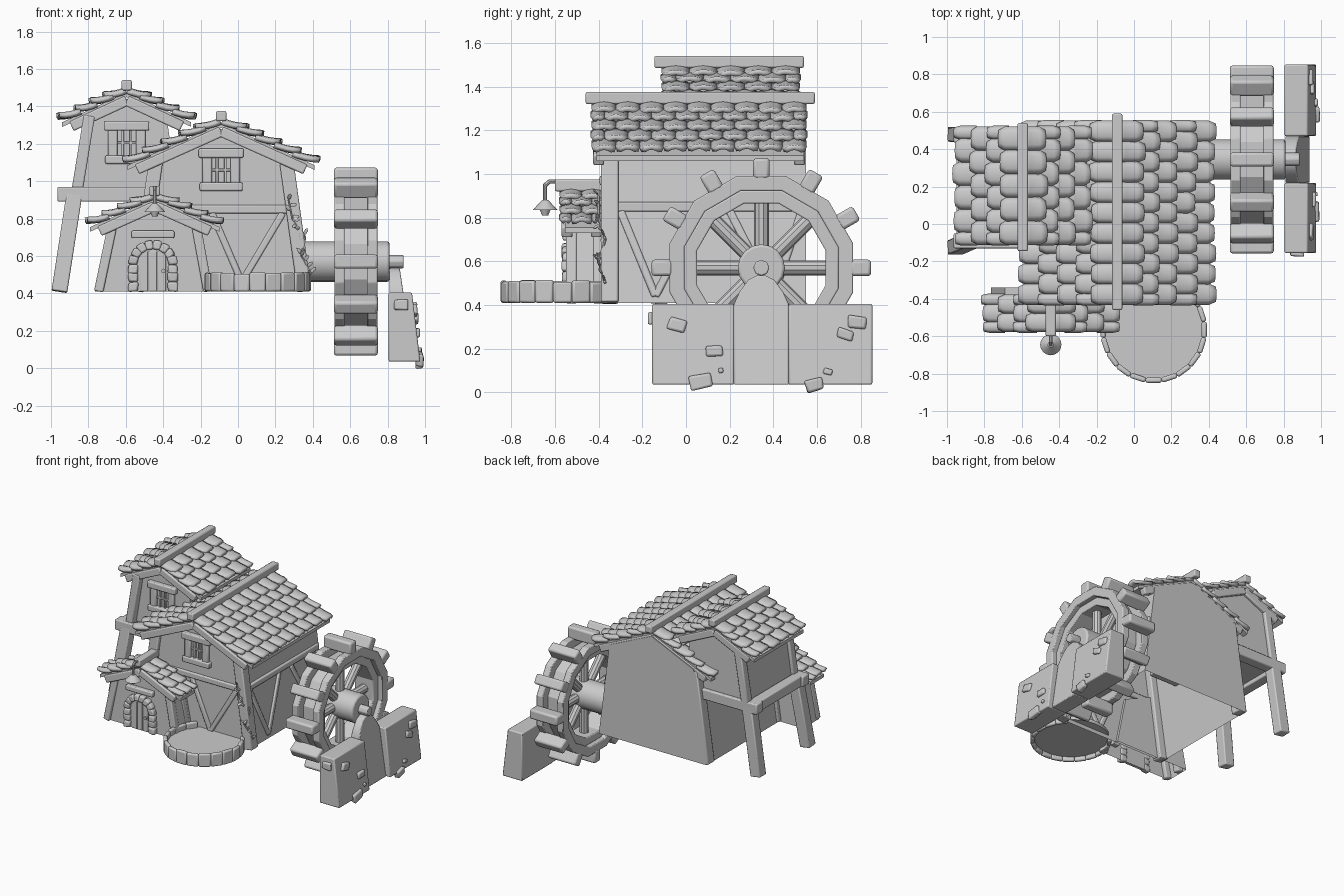
import bpy, bmesh, math, random
from mathutils import Vector, Matrix

random.seed(4)
if "Cube" in bpy.data.objects:
    bpy.data.objects.remove(bpy.data.objects["Cube"])

GREY = (0.6, 0.6, 0.6, 1)
mat = bpy.data.materials.new("plain_grey")
mat.use_nodes = True
mat.diffuse_color = GREY
mat.node_tree.nodes["Principled BSDF"].inputs["Base Color"].default_value = GREY


def finish(name, bm, bevel=0.0, angle=35):
    bmesh.ops.recalc_face_normals(bm, faces=bm.faces)
    me = bpy.data.meshes.new(name)
    bm.to_mesh(me)
    bm.free()
    me.materials.append(mat)
    me.polygons.foreach_set("use_smooth", [True] * len(me.polygons))
    me.set_sharp_from_angle(angle=math.radians(angle))
    ob = bpy.data.objects.new(name, me)
    bpy.context.scene.collection.objects.link(ob)
    if bevel:
        mod = ob.modifiers.new("soft_edges", "BEVEL")
        mod.width, mod.segments, mod.limit_method = bevel, 2, "ANGLE"
    return ob


def frame(a, b):
    """Matrix at the middle of a-b with z along it."""
    a, b = Vector(a), Vector(b)
    d = (b - a).normalized()
    hint = Vector((0, 0, 1)) if abs(d.y) > 0.9 else Vector((0, 1, 0))
    u = hint.cross(d).normalized()
    m = Matrix((u, d.cross(u), d)).transposed().to_4x4()
    m.translation = (a + b) / 2
    return m, (b - a).length


def beam(name, a, b, w, h, bevel=0.008):
    m, length = frame(a, b)
    bm = bmesh.new()
    bmesh.ops.create_cube(bm, size=1, matrix=m @ Matrix.Diagonal((w, h, length, 1)))
    return finish(name, bm, bevel)


def rod(name, a, b, r1, r2=None, sides=16, bevel=0.0):
    m, length = frame(a, b)
    bm = bmesh.new()
    bmesh.ops.create_cone(bm, cap_ends=True, segments=sides, radius1=r1,
                          radius2=r1 if r2 is None else r2, depth=length, matrix=m)
    return finish(name, bm, bevel)


def prism(name, profile, y0, y1, open_bottom=False, bevel=0.0):
    """Extrude an xz profile along y; its first two points form the base."""
    bm = bmesh.new()
    front = [bm.verts.new((x, y0, z)) for x, z in profile]
    back = [bm.verts.new((x, y1, z)) for x, z in profile]
    bm.faces.new(front)
    bm.faces.new(back)
    n = len(profile)
    for i in range(1 if open_bottom else 0, n):
        j = (i + 1) % n
        bm.faces.new((front[i], front[j], back[j], back[i]))
    return finish(name, bm, bevel)


def stone(name, loc, size, turn=(0, 0, 0)):
    bm = bmesh.new()
    bmesh.ops.create_cube(bm, size=1)
    for v in bm.verts:
        v.co *= random.uniform(0.8, 1.05)
    m = Matrix.Translation(loc)
    for ang, axis in zip(turn, "XYZ"):
        m = m @ Matrix.Rotation(ang, 4, axis)
    bmesh.ops.transform(bm, matrix=m @ Matrix.Diagonal((*size, 1)), verts=bm.verts)
    return finish(name, bm, min(size) * 0.22)


def roof(name, rx, rz, half, drop, y0, y1, rows, ridge_y):
    # boards under the tiles
    t = 0.025
    prism(name + "_boards", [(rx - half, rz - drop - t), (rx, rz - t), (rx + half, rz - drop - t),
                             (rx + half, rz - drop), (rx, rz), (rx - half, rz - drop)],
          y0 + 0.02, y1 - 0.01)
    # overlapping curved tiles
    bm = bmesh.new()
    slope = math.hypot(half, drop)
    step, count = slope / rows, round((y1 - y0) / 0.115)
    width, cells = (y1 - y0) / count, 4
    for side in (-1, 1):
        along = Vector((side * half, 0, -drop)) / slope
        normal = Vector((side * drop, 0, half)) / slope
        for r in range(rows):
            for c in range(count + r % 2):
                mid = y0 + (c + 0.5 - 0.5 * (r % 2)) * width
                lo, hi = max(y0, mid - width / 2), min(y1, mid + width / 2)
                jut, grid = random.uniform(-0.008, 0.008), []
                for i in range(cells + 1):
                    f = i / cells
                    narrow = 0.97 if f < 0.8 else 0.66
                    s = max(r - 0.2, 0) * step + f * (step * 1.25 + jut)
                    row = []
                    for j in range(cells + 1):
                        k = 2 * j / cells - 1
                        lift = 0.004 + 0.028 * f * f + 0.014 * (1 - k * k)
                        p = Vector((rx, (lo + hi) / 2 + k * narrow * (hi - lo) / 2, rz))
                        row.append(bm.verts.new(p + along * s + normal * lift))
                    grid.append(row)
                for i in range(cells):
                    for j in range(cells):
                        q = [grid[i][j], grid[i + 1][j], grid[i + 1][j + 1], grid[i][j + 1]]
                        bm.faces.new(q if side < 0 else q[::-1])
    tiles = finish(name + "_tiles", bm, angle=50)
    sol = tiles.modifiers.new("thickness", "SOLIDIFY")
    sol.thickness, sol.offset = 0.024, 0
    # gable boards at both ends and the ridge beam
    for y in (y0 + 0.03, y1 - 0.03):
        for side in (-1, 1):
            f = 1 - 0.05 / half
            beam(name + "_gable_board", (rx, y, rz - 0.045),
                 (rx + side * half * f, y, rz - drop * f - 0.045), 0.055, 0.05)
    beam(name + "_ridge", (rx, ridge_y[0], rz + 0.038), (rx, ridge_y[1], rz + 0.038), 0.055, 0.055)


def window(x, y, z):
    beam("window_lintel", (x - 0.12, y, z + 0.09), (x + 0.12, y, z + 0.09), 0.05, 0.06)
    beam("window_sill", (x - 0.115, y, z - 0.09), (x + 0.115, y, z - 0.09), 0.045, 0.06)
    for s in (-1, 1):
        beam("window_post", (x + s * 0.075, y, z - 0.08), (x + s * 0.075, y, z + 0.08), 0.05, 0.04)
        beam("window_bar", (x + s * 0.022, y, z - 0.08), (x + s * 0.022, y, z + 0.08), 0.014, 0.02, 0.003)
    beam("window_crossbar", (x - 0.06, y, z), (x + 0.06, y, z), 0.014, 0.02, 0.003)


G = 0.41  # ground level of the buildings

# main house
prism("house_walls", [(-0.56, G), (0.36, G), (0.27, 1.12), (-0.09, 1.28), (-0.45, 1.12)],
      -0.36, 0.55, open_bottom=True)
roof("house_roof", -0.09, 1.31, 0.5, 0.225, -0.43, 0.55, 5, (-0.46, 0.59))
for bx, tx, y in ((0.355, 0.26, -0.35), (-0.54, -0.44, -0.35), (-0.54, -0.44, 0.51)):
    beam("house_post", (bx, y, G), (tx, y, 1.1), 0.075, 0.08)
beam("house_front_rail", (-0.5, -0.36, 0.85), (0.3, -0.36, 0.85), 0.045, 0.03)
beam("house_side_rail", (0.305, -0.34, 0.85), (0.305, 0.54, 0.85), 0.03, 0.045)
for a, b in ((0.02, 0.24), (0.02, -0.14)):
    beam("house_front_brace", (a, -0.36, 0.46), (b, -0.36, 0.83), 0.035, 0.03)
for a, b in ((-0.14, -0.3), (-0.14, 0.06), (0.4, 0.2), (0.4, 0.53)):
    beam("house_side_brace", (0.355, a, 0.44), (0.307, b, 0.83), 0.03, 0.035)
window(-0.09, -0.365, 1.06)

# raised side tower
prism("tower_walls", [(-0.87, 0.92), (-0.32, 0.92), (-0.38, 1.33), (-0.595, 1.44), (-0.81, 1.33)], -0.06, 0.49)
roof("tower_roof", -0.595, 1.475, 0.345, 0.16, -0.11, 0.52, 4, (-0.145, 0.54))
window(-0.595, -0.065, 1.205)
for y, out in ((-0.09, -0.125), (0.475, 0.48)):
    beam("tower_beam", (-0.965, y, 0.93), (-0.25, y, 0.93), 0.08, 0.08)
    beam("tower_leg", (-0.955, out, G), (-0.875, y, 0.93), 0.085, 0.08)
    beam("tower_post", (-0.86, y + 0.01, 0.95), (-0.795, y + 0.01, 1.35), 0.06, 0.06)
beam("tower_side_beam", (-0.91, -0.1, 0.93), (-0.91, 0.48, 0.93), 0.08, 0.08)

# porch with an arched door
prism("porch_walls", [(-0.765, G), (-0.135, G), (-0.21, 0.78), (-0.445, 0.88), (-0.69, 0.78)],
      -0.53, -0.34, open_bottom=True)
roof("porch_roof", -0.445, 0.91, 0.345, 0.155, -0.575, -0.38, 4, (-0.6, -0.36))
for bx, tx in ((-0.745, -0.67), (-0.16, -0.225)):
    for y in (-0.525, -0.4):
        beam("porch_post", (bx, y, G), (tx, y, 0.77), 0.05, 0.05)
DX, DY, DZ = -0.455, -0.535, 0.555
arch = [(DX - 0.085, G), (DX + 0.085, G)] + [
    (DX + 0.085 * math.cos(i * math.pi / 8), DZ + 0.085 * math.sin(i * math.pi / 8)) for i in range(9)]
prism("door", arch, DY - 0.008, DY + 0.01)
for i in (-1, 0, 1):
    beam("door_plank", (DX + i * 0.048, DY - 0.008, G), (DX + i * 0.048, DY - 0.008, 0.625), 0.043, 0.012, 0.003)
rod("door_knob", (DX + 0.055, DY - 0.03, 0.52), (DX + 0.055, DY, 0.52), 0.012, sides=8)
for i in range(8):
    a = (i + 0.5) * math.pi / 8
    stone("arch_stone", (DX + 0.106 * math.cos(a), DY - 0.01, DZ + 0.106 * math.sin(a)),
          (0.052, 0.05, 0.048), (0, -a, 0))
for s in (-1, 1):
    for z in (0.435, 0.485, 0.53):
        stone("jamb_stone", (DX + s * 0.106, DY - 0.01, z), (0.058, 0.05, 0.054))
beam("door_lintel", (DX - 0.115, DY - 0.01, 0.715), (DX + 0.115, DY - 0.01, 0.715), 0.04, 0.04)

# hanging lamp
LX, LY = -0.445, -0.645
rod("lamp_arm", (LX, -0.59, 0.965), (LX, -0.63, 0.965), 0.009, sides=8)
rod("lamp_stem", (LX, LY, 0.955), (LX, LY, 0.86), 0.009, sides=8)
rod("lamp_elbow", (LX, -0.625, 0.967), (LX, LY - 0.003, 0.945), 0.01, sides=8)
rod("lamp_shade", (LX, LY, 0.835), (LX, LY, 0.88), 0.057, 0.015)
rod("lamp_bulb", (LX, LY, 0.81), (LX, LY, 0.84), 0.014, 0.026, 12)

# round garden bed edged with upright planks
CX, CY, R = 0.105, -0.565, 0.27
rod("bed_soil", (CX, CY, 0.44), (CX, CY, 0.465), R, sides=32)
for i in range(20):
    a = math.tau * i / 20
    p = Vector((CX + R * math.cos(a), CY + R * math.sin(a), G))
    if p.y > -0.4:
        continue
    top = 0.515 - 0.012 * random.random()
    m = Matrix.Translation((p.x, p.y, (G + top) / 2)) @ Matrix.Rotation(a, 4, "Z")
    bm = bmesh.new()
    bmesh.ops.create_cube(bm, size=1, matrix=m @ Matrix.Diagonal((0.028, 0.086, top - G, 1)))
    finish("bed_plank", bm, 0.01)

# water wheel
WY, WZ = 0.345, 0.57


def polar(x, r, a):
    return (x, WY + r * math.cos(a), WZ + r * math.sin(a))


def ring(name, x0, x1, r0, r1, n=12):
    bm = bmesh.new()
    loops = [[bm.verts.new(polar(x, r, math.tau * (i + 0.5) / n)) for i in range(n)]
             for x, r in ((x0, r0), (x1, r0), (x1, r1), (x0, r1))]
    for k in range(4):
        p, q = loops[k], loops[(k + 1) % 4]
        for i in range(n):
            j = (i + 1) % n
            bm.faces.new((p[i], p[j], q[j], q[i]))
    finish(name, bm, 0.006, 25)


ring("wheel_rim_inner", 0.515, 0.57, 0.365, 0.435)
ring("wheel_rim_outer", 0.69, 0.745, 0.365, 0.435)
ring("wheel_drum", 0.55, 0.71, 0.305, 0.366)
for i in range(12):
    a = math.tau * i / 12
    m, _ = frame(polar(0.63, 0.4, a), polar(0.63, 0.505, a))
    rot = Matrix.Translation(polar(0.63, 0.455, a)) @ Matrix.Rotation(a, 4, "X")
    bm = bmesh.new()
    bmesh.ops.create_cube(bm, size=1, matrix=rot @ Matrix.Diagonal((0.235, 0.095, 0.075, 1)))
    finish("wheel_paddle", bm, 0.014)
for i in range(8):
    a = math.tau * i / 8
    rod("wheel_spoke", polar(0.63, 0.05, a), polar(0.63, 0.33, a), 0.034, sides=10)
rod("wheel_hub", (0.28, WY, WZ), (0.81, WY, WZ), 0.108, bevel=0.012)
rod("wheel_axle", (0.8, WY, WZ), (0.885, WY, WZ), 0.037, sides=8, bevel=0.006)

# stone footing carrying the axle
side = [(0.805, 0.035), (0.975, 0.035), (0.93, 0.405), (0.805, 0.405)]
for y0, y1 in ((-0.155, 0.22), (0.47, 0.853)):
    prism("footing_block", side, y0, y1, bevel=0.008)
half = [(0.125, 0.035), (0.125, 0.405), (0.1, 0.46), (0.06, 0.515), (0.02, 0.535)]
outline = [(WY + y, z) for y, z in half] + [(WY - y, z) for y, z in reversed(half)]
bm = bmesh.new()
inner = [bm.verts.new((0.81, y, z)) for y, z in outline]
outer = [bm.verts.new((0.945 - 0.15 * z, y, z)) for y, z in outline]
bm.faces.new(inner)
bm.faces.new(outer)
for i in range(len(outline)):
    j = (i + 1) % len(outline)
    bm.faces.new((inner[i], inner[j], outer[j], outer[i]))
finish("axle_support", bm, 0.006)
for y, z, w, h in ((-0.04, 0.31, 0.085, 0.06), (0.13, 0.19, 0.08, 0.05), (0.07, 0.05, 0.11, 0.07),
                   (0.785, 0.32, 0.09, 0.06), (0.73, 0.265, 0.08, 0.05), (0.65, 0.095, 0.045, 0.03),
                   (0.59, 0.033, 0.085, 0.06), (0.16, 0.1, 0.025, 0.025)):
    stone("footing_stone", (0.975 - 0.12 * z, y, z), (0.045, w, h), (random.uniform(-0.3, 0.3), 0, 0))
stone("footing_stone", (0.87, -0.155, 0.34), (0.08, 0.04, 0.06))

# climbing vine on the front corner
path = [Vector(p) for p in ((0.39, -0.37, 0.5), (0.34, -0.4, 0.6), (0.36, -0.37, 0.7), (0.29, -0.4, 0.8), (0.27, -0.4, 0.9))]
for a, b in zip(path, path[1:]):
    rod("vine_stem", a, b, 0.006, sides=6)
    for f in (0.1, 0.4, 0.7, 1.0):
        p = a.lerp(b, f)
        d = Vector((random.uniform(-1, 1), -0.3, random.uniform(-0.2, 1))).normalized() * 0.045
        m, length = frame(p, p + d)
        bm = bmesh.new()
        bmesh.ops.create_icosphere(bm, subdivisions=1, radius=0.5,
                                   matrix=m @ Matrix.Diagonal((0.022, 0.01, length, 1)))
        finish("vine_leaf", bm)
